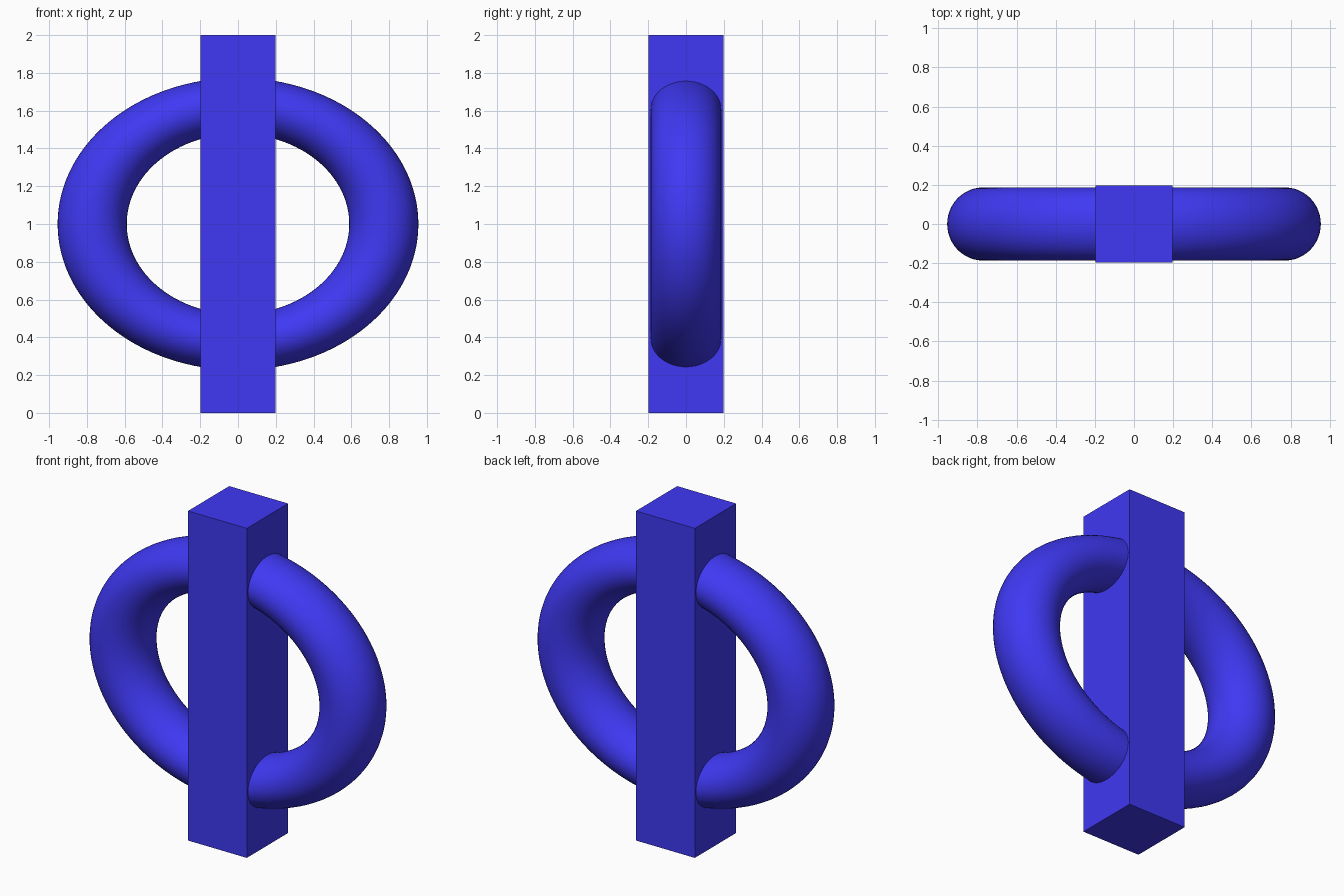
import bpy
import math

if "Cube" in bpy.data.objects:
    bpy.data.objects.remove(bpy.data.objects["Cube"])

blue = bpy.data.materials.new("blue")
blue.diffuse_color = (0.05, 0.04, 0.9, 1)
blue.use_nodes = True
blue.node_tree.nodes["Principled BSDF"].inputs["Base Color"].default_value = blue.diffuse_color

# Upright square post
bpy.ops.mesh.primitive_cube_add(size=1, location=(0, 0, 1))
post = bpy.context.object
post.name = "post"
post.scale = (0.395, 0.395, 2)
bpy.ops.object.transform_apply(location=False, rotation=False, scale=True)
post.data.materials.append(blue)

# Flattened oval ring passing through the post
bpy.ops.mesh.primitive_torus_add(
    major_radius=0.772, minor_radius=0.183,
    major_segments=128, minor_segments=48,
    location=(0, 0, 1), rotation=(math.pi / 2, 0, 0))
ring = bpy.context.object
ring.name = "ring"
ring.scale = (1, 0.81, 1.02)  # local y points up, local z is depth
bpy.ops.object.transform_apply(location=False, rotation=True, scale=True)
bpy.ops.object.shade_smooth()
ring.data.materials.append(blue)
